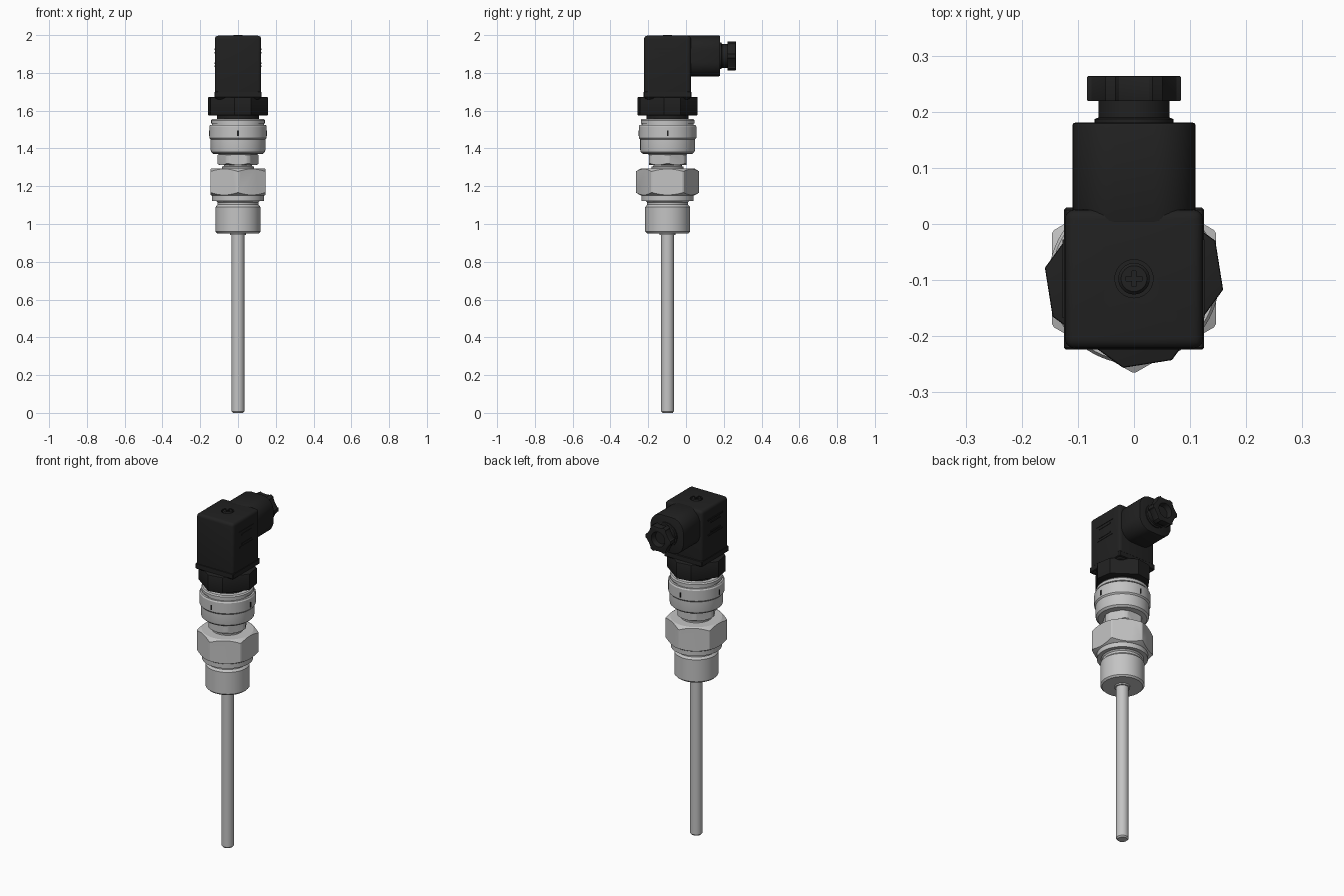
import bpy, bmesh
from math import sin, cos, pi, radians
from mathutils import Matrix, Vector

if "Cube" in bpy.data.objects:
    bpy.data.objects.remove(bpy.data.objects["Cube"])

AXIS_Y = -0.0975
STEM = Matrix.Translation((0, AXIS_Y, 0))                 # vertical probe axis
GLAND = Matrix.Translation((0, 0, 1.89)) @ Matrix.Rotation(-pi / 2, 4, 'X')  # local z points to +y


def material(name, value, roughness):
    m = bpy.data.materials.new(name)
    m.use_nodes = True
    color = (value, value, value, 1)
    m.diffuse_color = color
    bsdf = m.node_tree.nodes["Principled BSDF"]
    bsdf.inputs["Base Color"].default_value = color
    bsdf.inputs["Roughness"].default_value = roughness
    return m


STEEL = material("light steel", 0.55, 0.4)
BLACK = material("black plastic", 0.015, 0.5)


def finish(name, bm, mat, matrix=Matrix()):
    bmesh.ops.recalc_face_normals(bm, faces=bm.faces)
    bm.transform(matrix)
    mesh = bpy.data.meshes.new(name)
    bm.to_mesh(mesh)
    bm.free()
    obj = bpy.data.objects.new(name, mesh)
    bpy.context.collection.objects.link(obj)
    mesh.materials.append(mat)
    return obj


def lathe(name, profile, mat, matrix=STEM, n=64):
    """Revolve (radius, height) points; both ends are capped."""
    bm = bmesh.new()
    rings = [[bm.verts.new((r * cos(2 * pi * i / n), r * sin(2 * pi * i / n), z))
              for i in range(n)] for r, z in profile]
    for a, b in zip(rings, rings[1:]):
        for i in range(n):
            j = (i + 1) % n
            bm.faces.new((a[i], a[j], b[j], b[i]))
    bm.faces.new(rings[0])
    bm.faces.new(rings[-1])
    return finish(name, bm, mat, matrix)


def prism(name, points, low, high, mat, matrix=STEM, bevel=0.0):
    bm = bmesh.new()
    base = bm.faces.new([bm.verts.new((x, y, low)) for x, y in points])
    top = bmesh.ops.extrude_face_region(bm, geom=[base])["geom"]
    bmesh.ops.translate(bm, verts=[v for v in top if isinstance(v, bmesh.types.BMVert)],
                        vec=(0, 0, high - low))
    if bevel:
        rims = [e for e in bm.edges if abs(e.verts[0].co.z - e.verts[1].co.z) < 1e-5]
        bmesh.ops.bevel(bm, geom=rims, offset=bevel, segments=2, affect='EDGES', profile=0.5)
    return finish(name, bm, mat, matrix)


def polygon(n, radius, start=0.0):
    return [(radius * cos(start + 2 * pi * i / n), radius * sin(start + 2 * pi * i / n))
            for i in range(n)]


def box(name, low, high, mat, bevel=0.0, segments=3):
    low, high = Vector(low), Vector(high)
    bm = bmesh.new()
    bmesh.ops.create_cube(bm, size=1)
    for v in bm.verts:
        v.co = (low + high) / 2 + v.co * (high - low)
    if bevel:
        bmesh.ops.bevel(bm, geom=bm.edges[:], offset=bevel, segments=segments,
                        affect='EDGES', profile=0.5)
    return finish(name, bm, mat)


def boolean(obj, cutter, operation):
    mod = obj.modifiers.new("cut", 'BOOLEAN')
    mod.operation, mod.object, mod.solver = operation, cutter, 'EXACT'
    graph = bpy.context.evaluated_depsgraph_get()
    result = bpy.data.meshes.new_from_object(obj.evaluated_get(graph))
    obj.modifiers.clear()
    obj.data = result
    bpy.data.objects.remove(cutter)


# Thin probe tube
lathe("probe_tube", [(0.027, 0), (0.034, 0.008), (0.034, 0.96)], STEEL)

# Threaded body with its undercut and flange
lathe("threaded_body", [(0.042, 0.943), (0.042, 0.951), (0.110, 0.951), (0.119, 0.96),
                        (0.119, 1.09), (0.108, 1.102), (0.108, 1.115), (0.115, 1.122),
                        (0.138, 1.122), (0.138, 1.16)], STEEL)

# Large hexagon nut with turned chamfers
nut = prism("hex_nut", polygon(6, 0.169, pi / 6), 1.15, 1.295, STEEL)
boolean(nut, lathe("chamfer_cutter", [(0.14, 1.14), (0.14, 1.15), (0.167, 1.166),
                                      (0.167, 1.279), (0.14, 1.295), (0.14, 1.30)],
                   STEEL), 'INTERSECT')

# Neck and small hexagon
lathe("neck", [(0.085, 1.28), (0.085, 1.303), (0.075, 1.306), (0.075, 1.39)], STEEL)
small = prism("small_hex", polygon(6, 0.115), 1.312, 1.372, STEEL)
boolean(small, lathe("chamfer_cutter", [(0.099, 1.30), (0.099, 1.312), (0.109, 1.319),
                                        (0.109, 1.365), (0.099, 1.372), (0.099, 1.38)],
                     STEEL), 'INTERSECT')

# Stepped sensor head
lathe("sensor_head", [(0.09, 1.368), (0.132, 1.372), (0.143, 1.382), (0.145, 1.392),
                      (0.145, 1.447), (0.152, 1.455), (0.152, 1.517), (0.147, 1.525),
                      (0.137, 1.525), (0.137, 1.531), (0.142, 1.533), (0.142, 1.549),
                      (0.136, 1.556), (0.1, 1.556)], STEEL)
for i in range(4):
    a = i * pi / 2
    mark = box("index_mark", (-0.004, -0.154, 1.465), (0.004, -0.151, 1.495), BLACK)
    mark.data.transform(STEM @ Matrix.Rotation(a, 4, 'Z'))

# Dark seal and faceted plug collar
lathe("seal", [(0.112, 1.55), (0.112, 1.58)], BLACK)
corners = []
for i in range(4):
    for offset in (-7, 25):
        a = radians(90 * i + offset)
        corners.append((0.16 * cos(a), 0.16 * sin(a)))
prism("plug_collar", corners, 1.575, 1.672, BLACK, bevel=0.004)

# Plug housing with a screw recess
housing = box("plug_housing", (-0.123, -0.222, 1.66), (0.123, 0.026, 1.997), BLACK, 0.018, 4)
boolean(housing, lathe("recess_cutter", [(0.034, 1.982), (0.034, 2.05)], BLACK), 'DIFFERENCE')
box("housing_skirt", (-0.125, -0.224, 1.668), (0.125, 0.029, 1.702), BLACK, 0.004, 1)
screw = lathe("screw_head", [(0.028, 1.975), (0.028, 1.995), (0.023, 2.0)], BLACK)
for w, d in ((0.014, 0.004), (0.004, 0.014)):
    boolean(screw, box("slot_cutter", (-w, AXIS_Y - d, 1.988), (w, AXIS_Y + d, 2.02), BLACK),
            'DIFFERENCE')

# Grip ribs on both sides of the housing
for side in (-1, 1):
    for z, half in ((1.925, 0.07), (1.906, 0.045), (1.850, 0.045), (1.835, 0.065)):
        box("grip_rib", (side * 0.1245 - 0.003, AXIS_Y - half, z - 0.004),
            (side * 0.1245 + 0.001, AXIS_Y + half, z + 0.004), BLACK)

# Cable outlet: rounded square tube leaving the back
outline = []
for k in range(4):
    cx, cy = (1, -1, -1, 1)[k] * 0.035, (1, 1, -1, -1)[k] * 0.033
    for s in range(9):
        a = pi / 2 * (k + s / 8)
        outline.append((cx + 0.075 * cos(a), cy + 0.075 * sin(a)))
prism("cable_outlet", outline, 0.0, 0.181, BLACK, GLAND, bevel=0.006)
lathe("outlet_neck", [(0.07, 0.17), (0.07, 0.187), (0.063, 0.19), (0.063, 0.225)], BLACK, GLAND)

# Ribbed gland nut with a bore
grip = []
for i in range(6):
    for step, radius in ((-10, 0.077), (-7, 0.084), (7, 0.084), (10, 0.077), (30, 0.070)):
        a = radians(60 * i + step)
        grip.append((radius * cos(a), radius * sin(a)))
gland_nut = prism("gland_nut", grip, 0.219, 0.2635, BLACK, GLAND, bevel=0.002)
boolean(gland_nut, lathe("bore_cutter", [(0.036, 0.235), (0.046, 0.27)], BLACK, GLAND),
        'DIFFERENCE')

# Smooth curved surfaces, keep edges crisp
bpy.ops.object.select_all(action='DESELECT')
for obj in bpy.context.collection.objects:
    if obj.type == 'MESH':
        obj.select_set(True)
        bpy.context.view_layer.objects.active = obj
bpy.ops.object.shade_smooth_by_angle(angle=radians(28))
